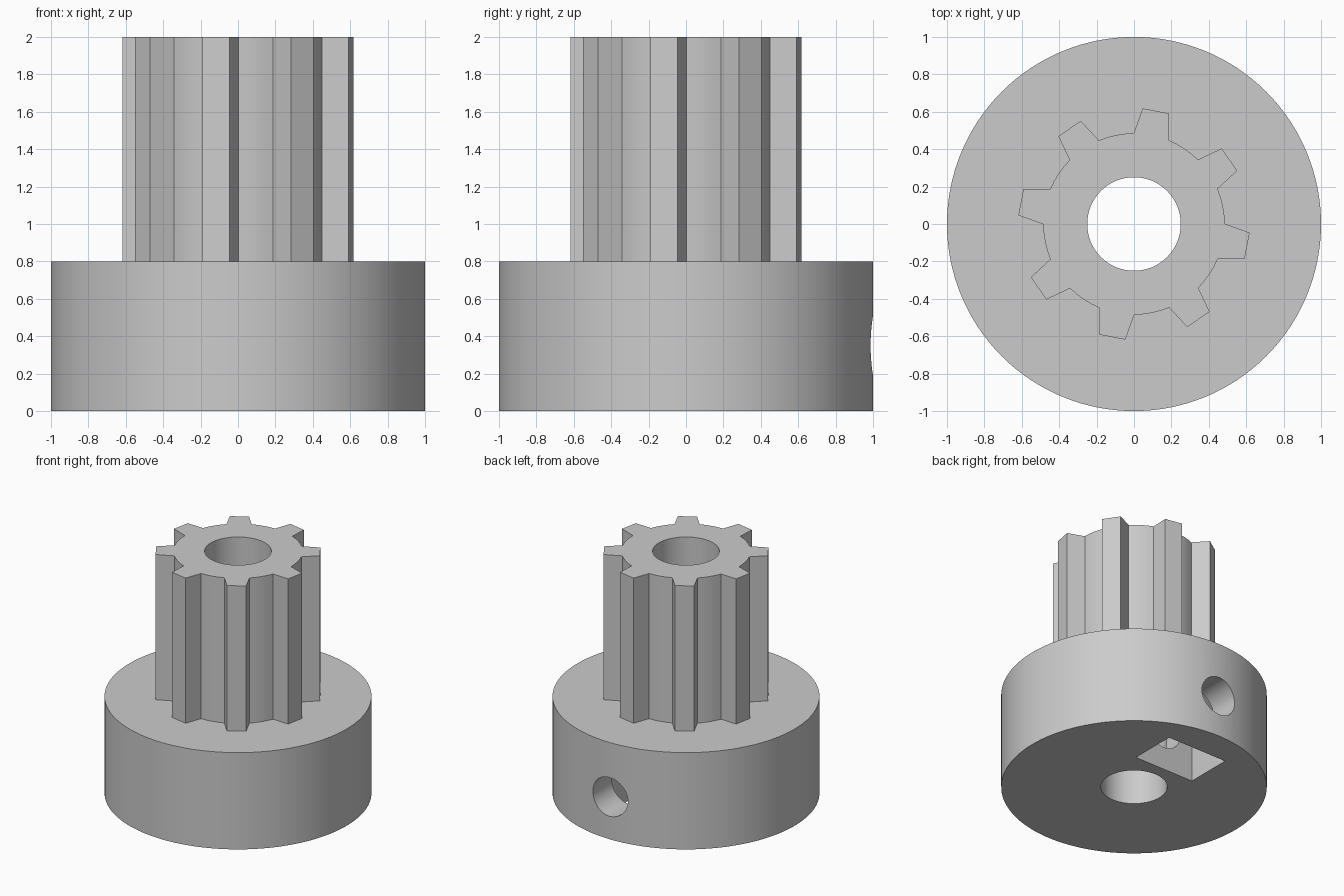
import bpy, bmesh, math
from math import cos, sin, radians

old = bpy.data.objects.get("Cube")
if old:
    bpy.data.objects.remove(old, do_unlink=True)

grey = bpy.data.materials.new("plain_grey")
grey.use_nodes = True
colour = (0.6, 0.6, 0.6, 1)
grey.diffuse_color = colour
grey.node_tree.nodes["Principled BSDF"].inputs["Base Color"].default_value = colour


def prism(name, outline, direction):
    """Solid made by sweeping a closed outline along a direction."""
    bm = bmesh.new()
    face = bm.faces.new([bm.verts.new(p) for p in outline])
    swept = bmesh.ops.extrude_face_region(bm, geom=[face])["geom"]
    bmesh.ops.translate(bm, vec=direction,
                        verts=[v for v in swept if isinstance(v, bmesh.types.BMVert)])
    bmesh.ops.recalc_face_normals(bm, faces=bm.faces)
    mesh = bpy.data.meshes.new(name)
    bm.to_mesh(mesh)
    bm.free()
    mesh.materials.append(grey)
    obj = bpy.data.objects.new(name, mesh)
    bpy.context.collection.objects.link(obj)
    return obj


def circle(radius, z, count):
    return [(radius * cos(math.tau * i / count), radius * sin(math.tau * i / count), z)
            for i in range(count)]


def combine(target, tool, operation):
    """Apply a boolean and discard the tool."""
    tool.hide_render = True
    mod = target.modifiers.new(tool.name, "BOOLEAN")
    mod.operation, mod.solver, mod.object = operation, "EXACT", tool
    bpy.context.view_layer.objects.active = target
    bpy.ops.object.modifier_apply(modifier=mod.name)
    bpy.data.objects.remove(tool, do_unlink=True)


# Round hub
hub = prism("toothed_pulley", circle(1, 0, 128), (0, 0, 0.8))

# Toothed upper shaft: eight tapered teeth on a round core
TEETH, ROOT, TIP = 8, 0.485, 0.62
polar = []
for k in range(TEETH):
    mid = 34 + k * 360 / TEETH
    polar += [(ROOT, mid - 11.2), (TIP, mid - 6.7), (TIP, mid + 6.7), (ROOT, mid + 11.2)]
    polar += [(ROOT, mid + 11.2 + 22.6 * s / 4) for s in (1, 2, 3)]
outline = [(r * cos(radians(a)), r * sin(radians(a)), 0.5) for r, a in polar]
combine(hub, prism("toothed_shaft", outline, (0, 0, 1.5)), "UNION")

# Central bore
combine(hub, prism("bore_cutter", circle(0.25, -0.5, 64), (0, 0, 3)), "DIFFERENCE")

# Nut pocket, open below and peaked around the screw axis
SCREW_Z, HALF = 0.35, 0.275
side_z = SCREW_Z + HALF * math.tan(radians(30))
peak_z = SCREW_Z + HALF / cos(radians(30))
pocket = [(-HALF, 0.35, -0.2), (HALF, 0.35, -0.2), (HALF, 0.35, side_z),
          (0, 0.35, peak_z), (-HALF, 0.35, side_z)]
combine(hub, prism("nut_pocket_cutter", pocket, (0, 0.39, 0)), "DIFFERENCE")

# Screw hole from the back rim through to the bore
screw = [(x, 0.05, SCREW_Z + y) for x, y, _ in circle(0.16, 0, 48)]
combine(hub, prism("screw_hole_cutter", screw, (0, 1.2, 0)), "DIFFERENCE")

# Smooth curved walls, keep hard edges
bpy.ops.object.select_all(action="DESELECT")
hub.select_set(True)
bpy.context.view_layer.objects.active = hub
bpy.ops.object.shade_smooth_by_angle(angle=radians(25))
